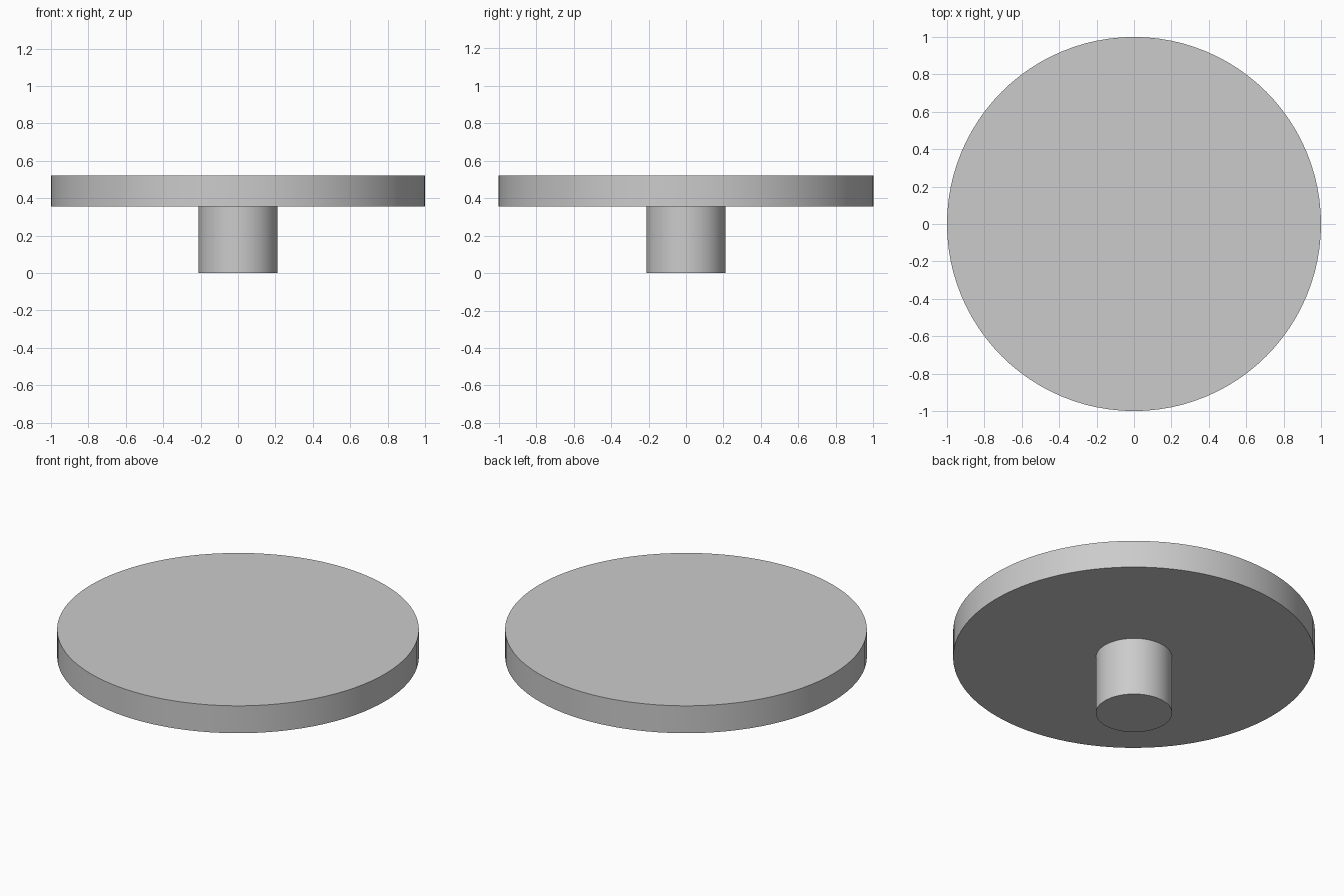
import bpy

default_cube = bpy.data.objects.get("Cube")
if default_cube:
    bpy.data.objects.remove(default_cube, do_unlink=True)

# Plain grey for the whole model
grey = bpy.data.materials.new("light_grey")
grey.use_nodes = True
colour = (0.6, 0.6, 0.6, 1.0)
grey.diffuse_color = colour
grey.node_tree.nodes["Principled BSDF"].inputs["Base Color"].default_value = colour


def add_cylinder(name, radius, bottom, top, sides):
    """Upright smooth-sided cylinder with crisp rims."""
    bpy.ops.mesh.primitive_cylinder_add(
        vertices=sides, radius=radius, depth=top - bottom,
        location=(0, 0, (bottom + top) / 2))
    part = bpy.context.object
    part.name = name
    part.data.materials.append(grey)
    bpy.ops.object.shade_smooth_by_angle()
    return part


DISC_BOTTOM = 0.355
DISC_TOP = 0.522

# Round stem below, wide disc on top
add_cylinder("stem", 0.211, 0, DISC_BOTTOM, 64)
add_cylinder("disc", 1.0, DISC_BOTTOM, DISC_TOP, 96)
